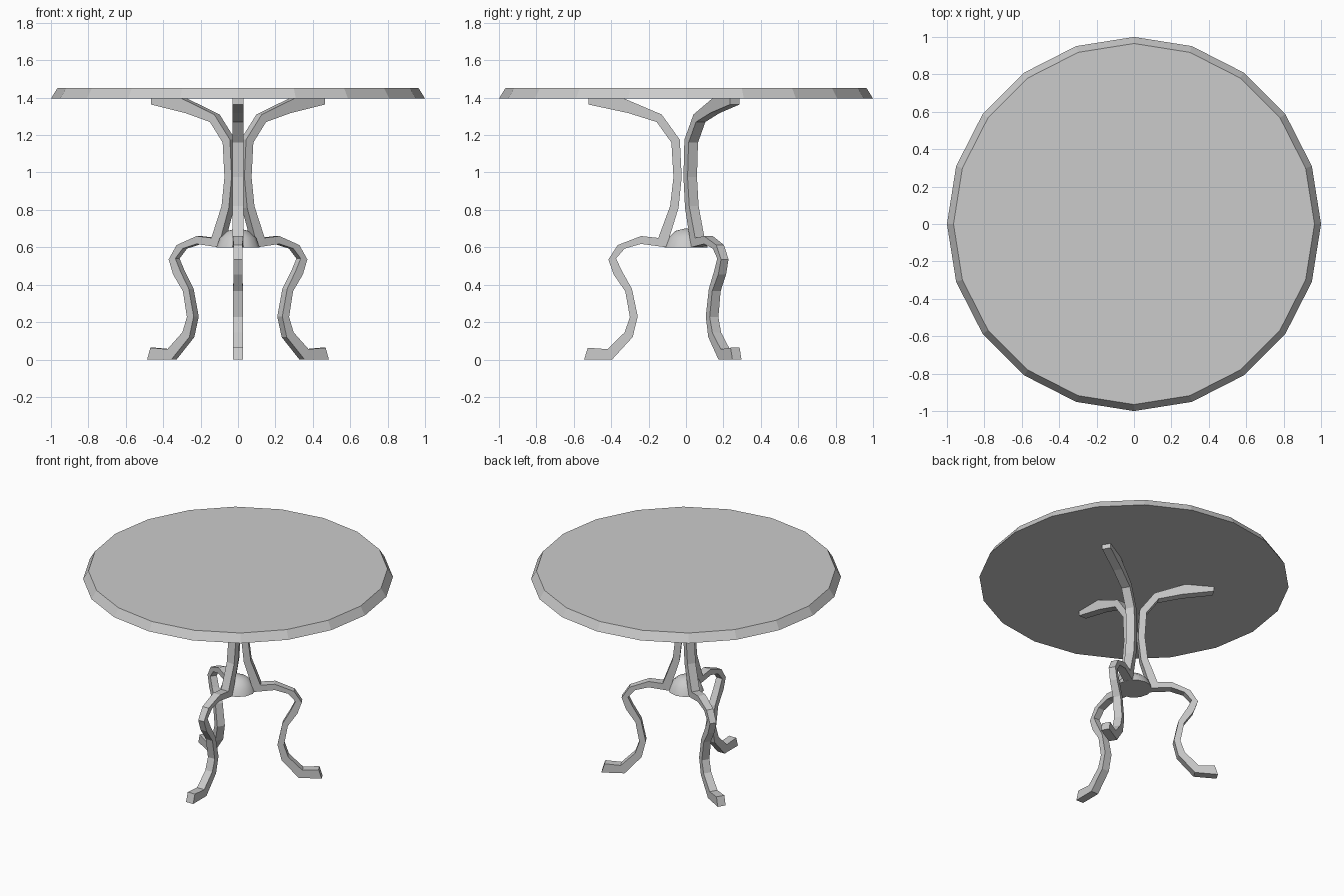
import bpy, bmesh, math

if "Cube" in bpy.data.objects:
    bpy.data.objects.remove(bpy.data.objects["Cube"])

def finish(bm, name):
    bmesh.ops.recalc_face_normals(bm, faces=bm.faces)
    me = bpy.data.meshes.new(name)
    bm.to_mesh(me)
    bm.free()
    ob = bpy.data.objects.new(name, me)
    bpy.context.collection.objects.link(ob)
    return ob

def lathe(name, rings, sides):
    """Capped solid from (radius, z) rings; radius 0 makes a pole."""
    bm = bmesh.new()
    loops = []
    for r, z in rings:
        n = sides if r else 1
        loops.append([bm.verts.new((r * math.cos(math.tau * i / n), r * math.sin(math.tau * i / n), z))
                      for i in range(n)])
    bm.faces.new(loops[0])
    for a, b in zip(loops, loops[1:]):
        for i in range(sides):
            j = (i + 1) % sides
            bm.faces.new((a[i], a[j], b[j], b[i]) if len(b) > 1 else (a[i], a[j], b[0]))
    if len(loops[-1]) > 1:
        bm.faces.new(loops[-1])
    return finish(bm, name)

def strip(name, sections):
    """Flat-sided bar: each section is outer r, z, inner r, z, half width."""
    bm = bmesh.new()
    loops = [[bm.verts.new(p) for p in ((ro, -w, zo), (ro, w, zo), (ri, w, zi), (ri, -w, zi))]
             for ro, zo, ri, zi, w in sections]
    bm.faces.new(loops[0])
    bm.faces.new(loops[-1])
    for a, b in zip(loops, loops[1:]):
        for i in range(4):
            j = (i + 1) % 4
            bm.faces.new((a[i], a[j], b[j], b[i]))
    return finish(bm, name)

# Round top with bevelled rim
lathe("table_top", [(1.0, 1.395), (0.965, 1.452)], 20)

# Domed centre boss
boss = lathe("centre_boss", [(0.116, 0.6), (0.097, 0.65), (0.055, 0.688), (0, 0.702)], 12)
for f in boss.data.polygons:
    f.use_smooth = len(f.vertices) < 5

# Upper brace profile, top to bottom
brace = [(0.52, 1.363, 0.52, 1.395, 0.029), (0.31, 1.318, 0.33, 1.395, 0.029),
         (0.157, 1.27, 0.13, 1.31, 0.029), (0.078, 1.16, 0.033, 1.175, 0.029),
         (0.067, 0.975, 0.023, 0.975, 0.029), (0.085, 0.82, 0.04, 0.81, 0.029),
         (0.148, 0.65, 0.105, 0.6, 0.029)]
# Curved lower leg profile, boss to foot
leg = [(0.148, 0.65, 0.105, 0.6, 0.029), (0.24, 0.66, 0.24, 0.618, 0.027),
       (0.365, 0.612, 0.328, 0.593, 0.024), (0.415, 0.535, 0.374, 0.54, 0.023),
       (0.387, 0.455, 0.342, 0.472, 0.024), (0.325, 0.365, 0.289, 0.378, 0.026),
       (0.3, 0.227, 0.258, 0.23, 0.027), (0.328, 0.145, 0.285, 0.12, 0.027),
       (0.42, 0.055, 0.395, 0.0, 0.028), (0.525, 0.063, 0.545, 0.0, 0.028)]

# Three braced legs around the centre
source = strip("leg", brace + leg[1:])
for name, angle in (("right_leg", 30), ("left_leg", 150)):
    ob = bpy.data.objects.new(name, source.data)
    ob.rotation_euler.z = math.radians(angle)
    bpy.context.collection.objects.link(ob)
source.name = "front_leg"
source.rotation_euler.z = math.radians(-90)
